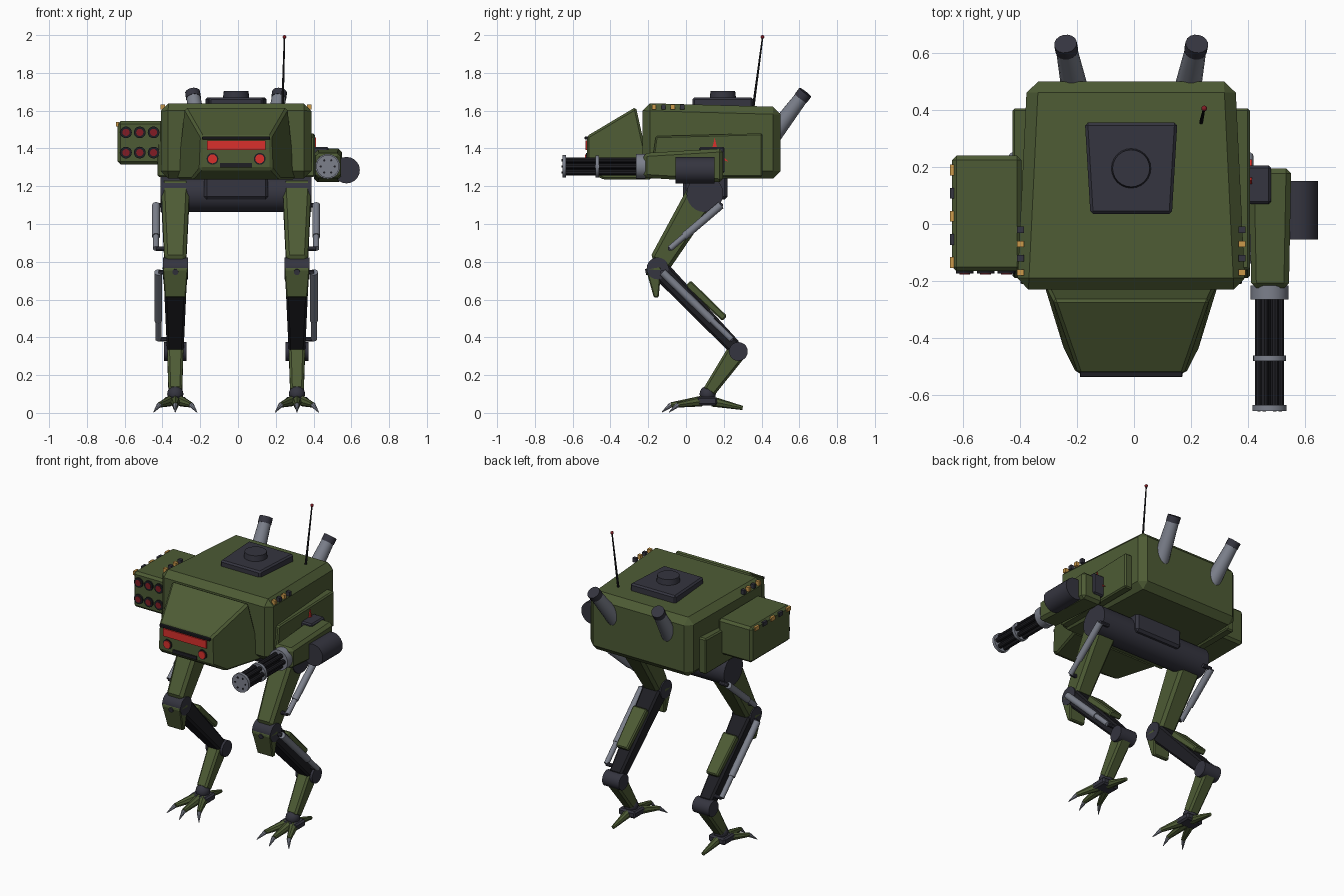
import bpy, bmesh, math
from mathutils import Vector

cube = bpy.data.objects.get("Cube")
if cube:
    bpy.data.objects.remove(cube, do_unlink=True)


def material(name, rgb):
    m = bpy.data.materials.new(name)
    m.use_nodes = True
    m.diffuse_color = (*rgb, 1)
    m.node_tree.nodes["Principled BSDF"].inputs["Base Color"].default_value = (*rgb, 1)
    return m


GREEN = material("olive green", (0.075, 0.105, 0.035))
GUN = material("gunmetal", (0.035, 0.035, 0.05))
BLACK = material("near black", (0.013, 0.013, 0.017))
STEEL = material("steel", (0.2, 0.215, 0.26))
ORANGE = material("amber", (0.6, 0.32, 0.07))
RED = material("bright red", (0.7, 0.03, 0.025))
DARK_RED = material("dark red", (0.22, 0.012, 0.018))
parts = []


def finish(name, bm, mat, bevel=0.0, smooth=False):
    bmesh.ops.recalc_face_normals(bm, faces=bm.faces)
    if bevel:
        bmesh.ops.bevel(bm, geom=list(bm.edges), offset=bevel, segments=1, affect='EDGES')
    mesh = bpy.data.meshes.new(name)
    bm.to_mesh(mesh)
    bm.free()
    mesh.materials.append(mat)
    ob = bpy.data.objects.new(name, mesh)
    bpy.context.collection.objects.link(ob)
    parts.append(ob)
    if smooth:
        bpy.ops.object.select_all(action='DESELECT')
        ob.select_set(True)
        bpy.context.view_layer.objects.active = ob
        bpy.ops.object.shade_smooth_by_angle(angle=math.radians(35))
    return ob


def slab(name, profile, mat, cx=0.0, bevel=0.0):
    """Side profile of (half width, y, z) points, spread to both sides of cx."""
    bm = bmesh.new()
    rings = [[bm.verts.new((cx + s * w, y, z)) for w, y, z in profile] for s in (-1, 1)]
    n = len(profile)
    for ring in rings:
        bm.faces.new(ring)
    for i in range(n):
        j = (i + 1) % n
        bm.faces.new((rings[0][i], rings[0][j], rings[1][j], rings[1][i]))
    return finish(name, bm, mat, bevel)


def box(name, x, y, z, mat, bevel=0.0):
    w = (x[1] - x[0]) / 2
    profile = [(w, y[0], z[0]), (w, y[0], z[1]), (w, y[1], z[1]), (w, y[1], z[0])]
    return slab(name, profile, mat, (x[0] + x[1]) / 2, bevel)


def limb(name, cx, a, b, size_a, size_b, mat, bevel=0.012):
    """Tapered beam between two (y, z) points; sizes are (half width, half depth)."""
    a, b = Vector(a), Vector(b)
    d = (b - a).normalized()
    n = Vector((-d.y, d.x))
    ends = [(size_a, a, 1), (size_b, b, 1), (size_b, b, -1), (size_a, a, -1)]
    return slab(name, [(s[0], *(p + n * s[1] * k)) for s, p, k in ends], mat, cx, bevel)


def tube(name, a, b, r1, mat, r2=None, sides=20):
    a, b = Vector(a), Vector(b)
    bm = bmesh.new()
    bmesh.ops.create_cone(bm, cap_ends=True, segments=sides, radius1=r1,
                          radius2=r1 if r2 is None else r2, depth=(b - a).length)
    bm.transform((b - a).to_track_quat('Z', 'Y').to_matrix().to_4x4())
    bmesh.ops.translate(bm, verts=bm.verts, vec=(a + b) / 2)
    return finish(name, bm, mat, smooth=True)


def ball(name, c, r, mat):
    bm = bmesh.new()
    bmesh.ops.create_uvsphere(bm, u_segments=16, v_segments=10, radius=r)
    bmesh.ops.translate(bm, verts=bm.verts, vec=c)
    return finish(name, bm, mat, smooth=True)


# Hull and head
slab("hull", [(0.4, -0.23, 1.24), (0.4, -0.23, 1.64), (0.365, 0.5, 1.62), (0.365, 0.5, 1.24)],
     GREEN, bevel=0.04)
slab("head", [(0.315, -0.18, 1.235), (0.275, -0.265, 1.62), (0.185, -0.525, 1.465),
              (0.19, -0.525, 1.29), (0.24, -0.44, 1.235)], GREEN, bevel=0.012)
box("visor", (-0.155, 0.155), (-0.533, -0.51), (1.393, 1.442), RED)
box("brow", (-0.18, 0.18), (-0.537, -0.51), (1.447, 1.463), BLACK, 0.003)
box("mouth_grille", (-0.085, 0.085), (-0.532, -0.51), (1.3, 1.322), BLACK)
for x in (-0.125, 0.125):
    tube("lamp_ring", (x, -0.515, 1.345), (x, -0.53, 1.345), 0.031, BLACK)
    tube("lamp", (x, -0.52, 1.345), (x, -0.536, 1.345), 0.024, RED)

# Roof hatch and antenna
slab("hatch_plate", [(0.143, 0.035, 1.62), (0.143, 0.035, 1.67),
                     (0.162, 0.355, 1.67), (0.162, 0.355, 1.61)], GUN, bevel=0.01)
tube("hatch_dome", (0, 0.195, 1.665), (0, 0.195, 1.705), 0.07, GUN, 0.065, 24)
tube("antenna", (0.245, 0.355, 1.61), (0.256, 0.405, 1.985), 0.007, BLACK, 0.004, 8)
ball("antenna_tip", (0.256, 0.405, 1.99), 0.01, DARK_RED)

for s in (-1, 1):
    # Exhaust stacks
    low, high = Vector((s * 0.195, 0.46, 1.47)), Vector((s * 0.23, 0.63, 1.695))
    tube("exhaust", low, high, 0.048, STEEL, 0.036, 16)
    tube("exhaust_cap", low.lerp(high, 0.87), low.lerp(high, 1.01), 0.04, GUN, sides=16)
    # Side armour and marker blocks along the roof edge
    inner, outer = sorted((s * 0.36, s * 0.417))
    slab("side_armour", [(0.028, -0.19, 1.25), (0.028, -0.16, 1.465), (0.028, 0.405, 1.48),
                         (0.028, 0.405, 1.25)], GREEN, (inner + outer) / 2, 0.008)
    for i in range(4):
        y = -0.17 + 0.05 * i
        box("roof_marker", (s * 0.388 - 0.012, s * 0.388 + 0.012), (y - 0.011, y + 0.011),
            (1.605, 1.632), GUN if i % 2 else ORANGE)

# Missile pod
box("missile_pod", (-0.627, -0.385), (-0.165, 0.24), (1.315, 1.545), GREEN, 0.015)
for x in (-0.583, -0.51, -0.437):
    for z in (1.378, 1.485):
        tube("missile_tube", (x, -0.15, z), (x, -0.174, z), 0.031, BLACK)
        tube("missile_tip", (x, -0.16, z), (x, -0.177, z), 0.019, DARK_RED)
for i in range(5):
    y = -0.135 + 0.081 * i
    box("pod_marker", (-0.635, -0.62), (y - 0.019, y + 0.019), (1.515, 1.54),
        GUN if i % 2 else ORANGE)

# Rotary gun
slab("gun_housing", [(0.066, -0.225, 1.245), (0.066, -0.225, 1.375),
                     (0.074, 0.195, 1.4), (0.074, 0.195, 1.22)], GREEN, 0.487, 0.018)
box("gun_bracket", (0.39, 0.49), (0.07, 0.205), (1.27, 1.408), GUN, 0.008)
tube("ammo_drum", (0.585, -0.055, 1.285), (0.585, 0.15, 1.285), 0.07, GUN)
gx, gz = 0.485, 1.305
for name, y0, y1, r in (("gun_flange", -0.265, -0.215, 0.066), ("gun_ring", -0.48, -0.46, 0.058),
                        ("gun_muzzle", -0.655, -0.635, 0.06)):
    tube(name, (gx, y0, gz), (gx, y1, gz), r, STEEL, sides=24)
tube("gun_core", (gx, -0.64, gz), (gx, -0.22, gz), 0.018, BLACK, sides=10)
for i in range(6):
    a = math.radians(60 * i)
    x, z = gx + 0.037 * math.cos(a), gz + 0.037 * math.sin(a)
    tube("gun_barrel", (x, -0.65, z), (x, -0.23, z), 0.015, BLACK, sides=10)
    tube("gun_bore", (x, -0.658, z), (x, -0.65, z), 0.006, BLACK, sides=8)

# Three pointed badge on the left armour
badge = []
for i in range(6):
    r, a = (0.02 if i % 2 else 0.085), math.radians(90 + 60 * i)
    badge.append((0.004, 0.152 + r * math.cos(a), 1.372 + r * math.sin(a)))
slab("badge", badge, RED, 0.42)

# Pelvis
tube("hip_axle", (-0.4, 0.1, 1.16), (0.4, 0.1, 1.16), 0.097, GUN, sides=24)
box("pelvis_block", (-0.17, 0.17), (-0.015, 0.22), (1.13, 1.26), GUN, 0.015)

# Legs
for s in (-1, 1):
    cx = s * 0.322
    limb("thigh", cx, (0.11, 1.2), (-0.14, 0.79), (0.077, 0.085), (0.057, 0.06), GREEN, 0.018)
    tube("knee", (cx - 0.066, -0.15, 0.765), (cx + 0.066, -0.15, 0.765), 0.058, GUN)
    slab("knee_guard", [(0.06, -0.19, 0.8), (0.068, -0.212, 0.76), (0.056, -0.17, 0.61),
                        (0.056, -0.145, 0.61), (0.068, -0.13, 0.77)], GREEN, cx, 0.006)
    tube("knee_bolt", (cx, -0.19, 0.75), (cx, -0.214, 0.745), 0.016, GUN, sides=12)
    limb("shin", cx, (-0.13, 0.75), (0.26, 0.345), (0.062, 0.052), (0.044, 0.038), BLACK)
    limb("calf_plate", cx, (0.01, 0.685), (0.205, 0.5), (0.05, 0.022), (0.042, 0.018), GREEN, 0.007)
    tube("ankle", (cx - 0.06, 0.277, 0.325), (cx + 0.06, 0.277, 0.325), 0.05, GUN)
    limb("lower_leg", cx, (0.27, 0.325), (0.12, 0.11), (0.043, 0.052), (0.036, 0.034), GREEN)

    # Pistons: thick cylinder with a thinner rod
    for x, a, b in ((s * 0.424, (0.185, 1.1), (-0.085, 0.87)),
                    (s * 0.412, (-0.125, 0.745), (0.24, 0.39))):
        a, b = Vector((x, *a)), Vector((x, *b))
        tube("piston_cylinder", a, a.lerp(b, 0.72), 0.021, STEEL, sides=14)
        tube("piston_rod", a.lerp(b, 0.6), b, 0.016, STEEL, sides=12)
        for p in (a, b):
            tube("piston_pin", p, (cx + s * 0.04, p.y, p.z), 0.012, GUN, sides=10)

    # Foot with three front toes and a heel spur
    ball("foot_joint", (cx, 0.115, 0.1), 0.043, GUN)
    box("foot_base", (cx - 0.06, cx + 0.06), (0.055, 0.165), (0.04, 0.085), GUN, 0.01)
    for dx, y, claw_dx, claw_y in ((0, -0.08, 0, -0.128), (0.085, -0.045, 0.115, -0.09),
                                   (-0.085, -0.045, -0.115, -0.09)):
        root = Vector((cx + dx * 0.35, 0.08, 0.062))
        tip = Vector((cx + dx, y, 0.042))
        tube("toe", root, tip, 0.028, GREEN, 0.014, 8)
        tube("claw", tip, (cx + claw_dx, claw_y, 0.003), 0.014, STEEL, 0.002, 8)
    tube("heel_spur", (cx, 0.14, 0.06), (cx, 0.3, 0.026), 0.027, GREEN, 0.011, 8)

# Centre the whole model, including the wider gun side
for ob in parts:
    ob.location.x -= 0.01
